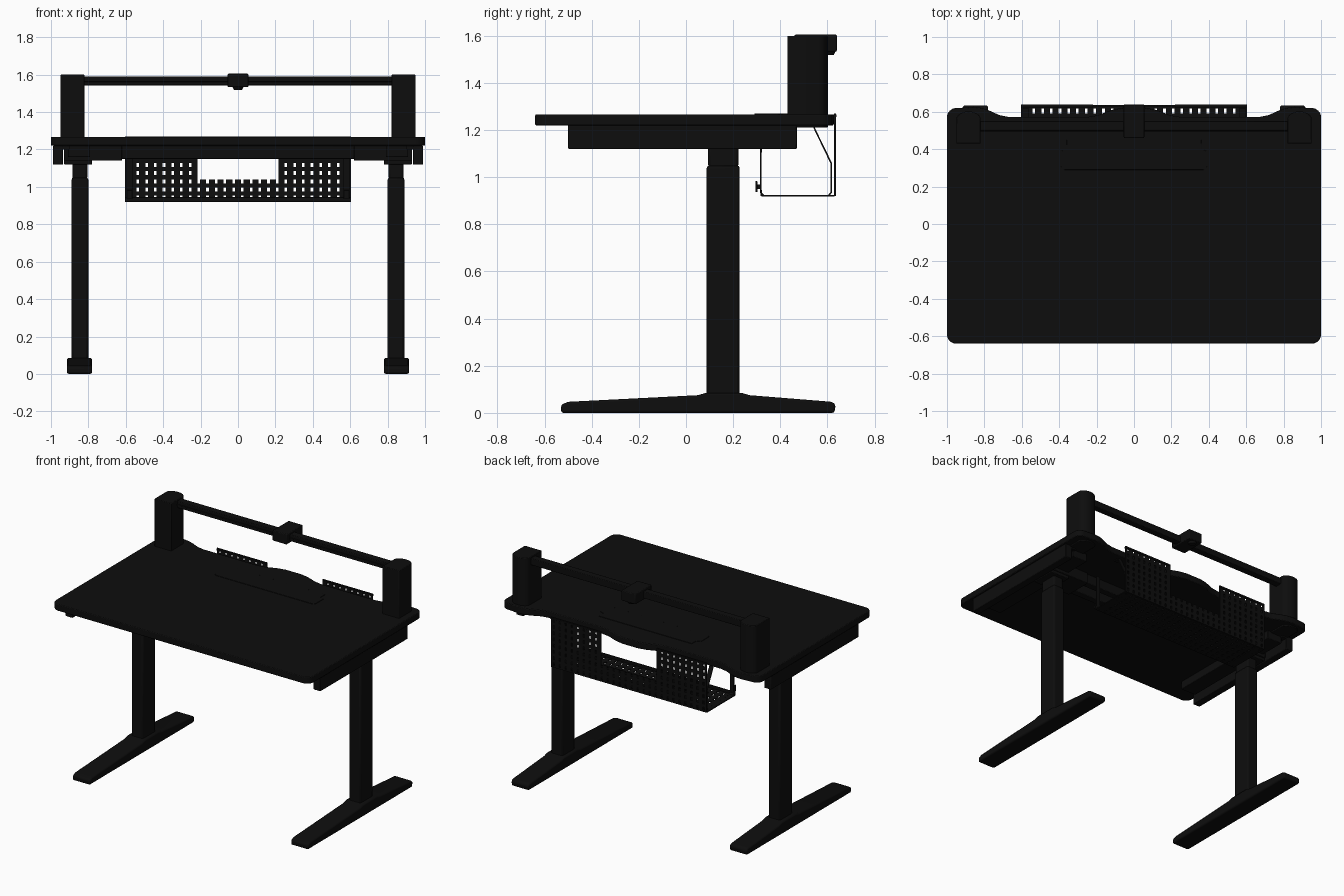
import bpy, bmesh, math
from mathutils import Vector

cube = bpy.data.objects.get("Cube")
if cube:
    bpy.data.objects.remove(cube, do_unlink=True)

black = bpy.data.materials.new("matte_black")
black.use_nodes = True
black.diffuse_color = (0.004, 0.004, 0.004, 1)
black.node_tree.nodes["Principled BSDF"].inputs["Base Color"].default_value = (0.004, 0.004, 0.004, 1)


def finish(name, bm, bevel=0, smooth=True):
    bmesh.ops.recalc_face_normals(bm, faces=bm.faces)
    mesh = bpy.data.meshes.new(name)
    bm.to_mesh(mesh)
    bm.free()
    mesh.materials.append(black)
    ob = bpy.data.objects.new(name, mesh)
    bpy.context.collection.objects.link(ob)
    if bevel:
        mod = ob.modifiers.new("bevel", "BEVEL")
        mod.width, mod.segments, mod.limit_method = bevel, 2, "ANGLE"
    if smooth:
        bpy.ops.object.select_all(action="DESELECT")
        ob.select_set(True)
        bpy.context.view_layer.objects.active = ob
        bpy.ops.object.shade_smooth_by_angle(angle=math.radians(35))
    return ob


def box(name, lo, hi, bevel=0.004):
    bm = bmesh.new()
    bmesh.ops.create_cube(bm, size=1)
    for v in bm.verts:
        v.co = Vector([l + (h - l) * (c + 0.5) for l, h, c in zip(lo, hi, v.co)])
    return finish(name, bm, bevel)


def prism(name, points, a, b, axis, bevel=0.004):
    """Extrude a closed outline from a to b along z (xy outline) or x (yz outline)."""
    bm = bmesh.new()
    place = (lambda p, q: (p[0], p[1], q)) if axis == "z" else (lambda p, q: (q, p[0], p[1]))
    face = bm.faces.new([bm.verts.new(place(p, a)) for p in points])
    new = bmesh.ops.extrude_face_region(bm, geom=[face])["geom"]
    shift = Vector(place((0, 0), b - a))
    bmesh.ops.translate(bm, vec=shift, verts=[v for v in new if isinstance(v, bmesh.types.BMVert)])
    return finish(name, bm, bevel)


def arc(cx, cy, rx, ry, start, end, n=8):
    return [(cx + rx * math.cos(math.radians(start + (end - start) * i / n)),
             cy + ry * math.sin(math.radians(start + (end - start) * i / n))) for i in range(n + 1)]


def ribbon(name, path, x, width, thick):
    """Flat bent strip following a yz path."""
    bm = bmesh.new()
    rows = [[bm.verts.new((x + s * width / 2, y, z)) for s in (-1, 1)] for y, z in path]
    for p, q in zip(rows, rows[1:]):
        bm.faces.new((p[0], p[1], q[1], q[0]))
    ob = finish(name, bm, smooth=False)
    mod = ob.modifiers.new("thickness", "SOLIDIFY")
    mod.thickness, mod.offset = thick, 0
    return ob


def perforated(name, cols, rows, width, depth, place, keep_out=None):
    """Sheet with a regular pattern of slots, and an optional open window."""
    def lines(n, size, share):
        step = size / n
        return [0] + [step * (i + 0.5 + s * share / 2) for i in range(n) for s in (-1, 1)] + [size]
    us, vs = lines(cols, width, 0.3), lines(rows, depth, 0.5)
    bm = bmesh.new()
    grid = [[bm.verts.new(place(u - width / 2, v)) for v in vs] for u in us]
    for i in range(len(us) - 1):
        for j in range(len(vs) - 1):
            u = (us[i] + us[i + 1]) / 2 - width / 2
            v = (vs[j] + vs[j + 1]) / 2
            if (i % 2 and j % 2) or (keep_out and keep_out(u, v)):
                continue
            bm.faces.new((grid[i][j], grid[i + 1][j], grid[i + 1][j + 1], grid[i][j + 1]))
    bmesh.ops.delete(bm, geom=[v for v in bm.verts if not v.link_faces], context="VERTS")
    ob = finish(name, bm, smooth=False)
    mod = ob.modifiers.new("thickness", "SOLIDIFY")
    mod.thickness, mod.offset = 0.007, 0
    return ob


# Desktop with waved back edge and rounded corners
half = [(0.06, 0.622), (0.12, 0.61), (0.19, 0.582), (0.25, 0.572), (0.67, 0.572), (0.72, 0.582),
        (0.77, 0.605), (0.81, 0.62), (0.86, 0.627), (0.91, 0.622)]
half += arc(0.95, 0.57, 0.05, 0.05, 90, 0) + arc(0.95, -0.59, 0.05, 0.05, 0, -90)
outline = half + [(-x, y) for x, y in reversed(half)]
prism("desktop", outline, 1.22, 1.267, "z", 0.005)

# Cable hatch lid with a finger lip
lid = arc(0.37, 0.31, 0.02, 0.02, 0, -90, 4) + arc(-0.37, 0.31, 0.02, 0.02, -90, -180, 4)
lid += [(-0.39, 0.39), (-0.36, 0.4), (-0.36, 0.45), (0.36, 0.45), (0.36, 0.4), (0.39, 0.39)]
prism("cable_hatch", lid, 1.262, 1.27, "z", 0.001)

# Crossbeams of the frame
for i, y in enumerate((0.07, 0.2)):
    box(f"crossbeam_{i + 1}", (-0.9, y, 1.15), (0.9, y + 0.05, 1.22))

# Foot side profile: low tapered tips rising to the column
foot = [(-0.53, 0), (0.63, 0), (0.635, 0.035), (0.62, 0.047), (0.27, 0.075), (0.235, 0.085),
        (0.085, 0.085), (0.05, 0.075), (-0.5, 0.047), (-0.53, 0.035)]

for side, s in (("right", -1), ("left", 1)):
    def pair(part, x0, x1, y, z, bevel=0.004):
        a, b = sorted((s * x0, s * x1))
        return box(f"{side}_{part}", (a, y[0], z[0]), (b, y[1], z[1]), bevel)

    # Telescopic leg and foot
    prism(f"{side}_foot", foot, *sorted((s * 0.78, s * 0.915)), "x", 0.01)
    pair("lower_column", 0.80, 0.89, (0.088, 0.228), (0.07, 1.05), 0.012)
    pair("upper_column", 0.805, 0.885, (0.094, 0.222), (1.04, 1.14), 0.012)

    # Frame head, top support arm and side rail
    pair("frame_head", 0.62, 0.93, (0.06, 0.26), (1.14, 1.22))
    pair("support_arm", 0.79, 0.91, (-0.45, 0.45), (1.16, 1.22))
    pair("side_rail", 0.935, 0.99, (-0.5, 0.47), (1.12, 1.22))
    pair("rail_flange", 0.90, 0.94, (-0.5, 0.47), (1.20, 1.22), 0.001)
    pair("column_mount", 0.78, 0.93, (0.07, 0.25), (1.12, 1.16))

    # Upright tower with a rounded back
    cx = s * 0.885
    tower = [(cx - 0.065, 0.43), (cx + 0.065, 0.43)] + arc(cx, 0.56, 0.065, 0.042, 0, 180, 12)
    prism(f"{side}_tower", tower, 1.21, 1.6, "z", 0.004)

    # Bent basket hanger and its thumbscrew
    hanger = [(0.50, 1.217), (0.54, 1.217), (0.616, 1.06), (0.616, 0.935), (0.605, 0.922),
              (0.33, 0.922), (0.318, 0.935), (0.318, 1.18)]
    ribbon(f"{side}_basket_hanger", hanger, s * 0.58, 0.03, 0.007)
    pair("thumbscrew_stem", 0.575, 0.585, (0.30, 0.32), (0.95, 0.97), 0.001)
    pair("thumbscrew_head", 0.565, 0.595, (0.294, 0.303), (0.937, 0.983), 0.002)

# Perforated basket: back sheet with a window, floor and small front lip
perforated("basket_back", 26, 8, 1.21, 0.35, lambda u, v: (u, 0.632, 0.92 + v),
           lambda u, v: abs(u) < 0.22 and v > 0.12)
perforated("basket_floor", 26, 6, 1.21, 0.31, lambda u, v: (u, 0.32 + v, 0.922))
box("basket_lip", (-0.605, 0.316, 0.92), (0.605, 0.322, 0.945), 0.001)
box("basket_rim_left", (0.22, 0.624, 1.255), (0.605, 0.639, 1.266), 0.001)
box("basket_rim_right", (-0.605, 0.624, 1.255), (-0.22, 0.639, 1.266), 0.001)

# Overhead bar with sliding carriage and hook
box("overhead_bar", (-0.83, 0.5, 1.543), (0.83, 0.55, 1.59))
box("bar_channel", (-0.83, 0.495, 1.562), (0.83, 0.505, 1.57), 0.001)
box("carriage", (-0.055, 0.46, 1.533), (0.055, 0.64, 1.605), 0.005)
bm = bmesh.new()
bmesh.ops.create_cone(bm, cap_ends=True, segments=24, radius1=0.022, radius2=0.03, depth=0.016)
bmesh.ops.translate(bm, vec=(0, 0.605, 1.527), verts=bm.verts)
finish("carriage_knob", bm)
